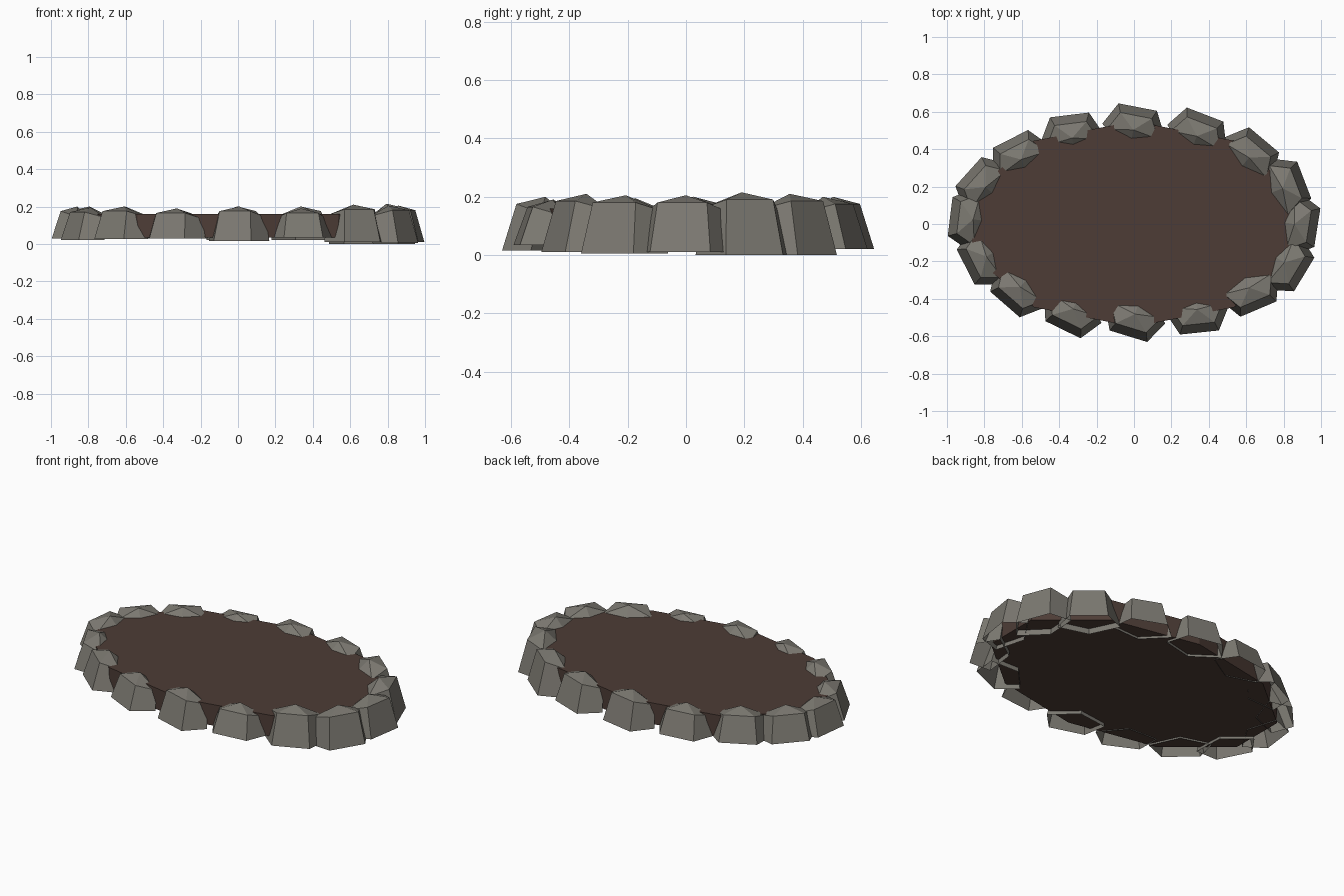
import bpy, bmesh
from math import sin, cos, radians, tau

cube = bpy.data.objects.get("Cube")
if cube:
    bpy.data.objects.remove(cube)


def material(name, color):
    mat = bpy.data.materials.new(name)
    mat.use_nodes = True
    mat.diffuse_color = (*color, 1)
    bsdf = mat.node_tree.nodes["Principled BSDF"]
    bsdf.inputs["Base Color"].default_value = (*color, 1)
    bsdf.inputs["Roughness"].default_value = 0.9
    return mat


def finish(bm, name, mat):
    bmesh.ops.recalc_face_normals(bm, faces=bm.faces[:])
    mesh = bpy.data.meshes.new(name)
    bm.to_mesh(mesh)
    bm.free()
    mesh.materials.append(mat)
    obj = bpy.data.objects.new(name, mesh)
    bpy.context.collection.objects.link(obj)
    return obj


def bridge(bm, lower, upper):
    n = len(lower)
    for i in range(n):
        j = (i + 1) % n
        bm.faces.new((lower[i], lower[j], upper[j], upper[i]))


soil = material("dark_brown_soil", (0.075, 0.046, 0.037))
stone = material("warm_grey_stone", (0.2, 0.19, 0.165))

# Ten-sided oval soil bed
bm = bmesh.new()
rings = []
for z in (0.035, 0.16):
    angles = [tau / 4 + tau * i / 10 for i in range(10)]
    rings.append([bm.verts.new((0.91 * cos(a), 0.55 * sin(a), z)) for a in angles])
bridge(bm, *rings)
for ring in rings:
    bm.faces.new(ring)
finish(bm, "soil_bed", soil)


# Five-sided border stone, open below, with a pointed cap sunk into the bed
def border_stone(name, x, y, yaw, base, top):
    width, depth = 0.178, 0.11
    c, s = cos(radians(yaw)), sin(radians(yaw))

    def place(out, side, z):
        out -= 0.809 * depth
        return bm.verts.new((x + out * c - side * s, y + out * s + side * c, z))

    bm = bmesh.new()
    lower, upper = [], []
    for i in range(5):
        a = tau * (i + 0.5) / 5
        out, side = depth * cos(a), width * sin(a)
        lower.append(place(out, side, base))
        upper.append(place(out * 0.82 - 0.03, side * 0.82,
                           top - 0.047 + 0.25 * out))
    bridge(bm, lower, upper)
    apex = place(-0.035, 0, top)
    for i in range(5):
        bm.faces.new((upper[i], upper[(i + 1) % 5], apex))
    finish(bm, name, stone)


# Outer edge position, outward heading, foot height and peak height
stones = [
    (0.98, -0.02, -9, 0.01, 0.205), (0.91, 0.235, 21, 0, 0.215),
    (0.695, 0.45, 50, 0, 0.21), (0.38, 0.585, 69, 0.02, 0.2),
    (0.02, 0.625, 79, 0.02, 0.2), (-0.345, 0.583, 97, 0.03, 0.19),
    (-0.66, 0.455, 117, 0.03, 0.2), (-0.885, 0.28, 138, 0.03, 0.2),
    (-0.983, 0.04, 173, 0.03, 0.2), (-0.9, -0.23, 207, 0.02, 0.195),
    (-0.69, -0.43, 229, 0.025, 0.2), (-0.38, -0.565, 244, 0.03, 0.19),
    (-0.03, -0.6, 253, 0.015, 0.2), (0.35, -0.58, 276, 0.035, 0.19),
    (0.665, -0.455, 293, 0.01, 0.21), (0.91, -0.27, 329, 0.005, 0.205),
]
for i, spec in enumerate(stones):
    border_stone(f"border_stone_{i + 1}", *spec)
